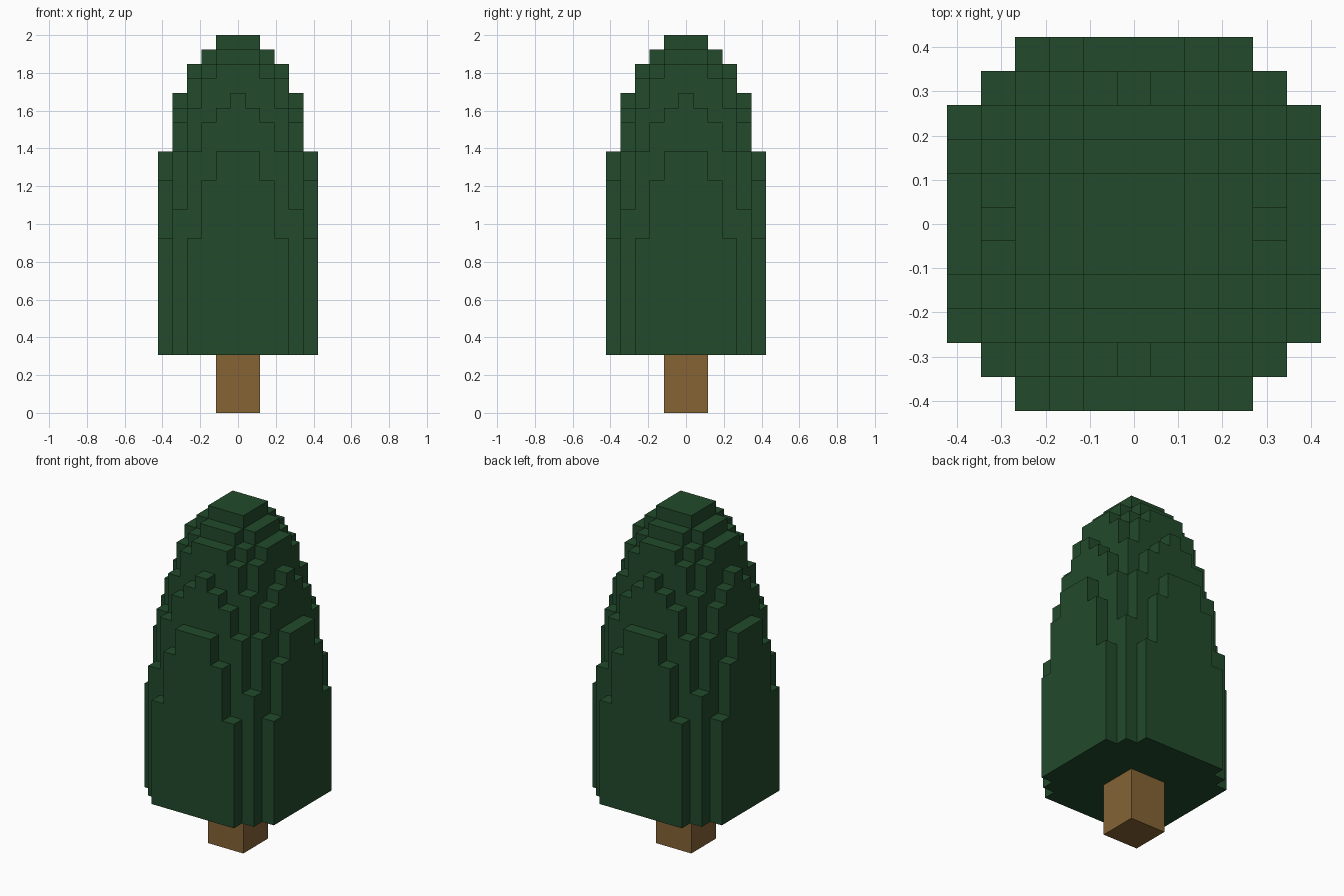
import bpy, bmesh

if "Cube" in bpy.data.objects:
    bpy.data.objects.remove(bpy.data.objects["Cube"])

V = 2 / 26          # size of one block
BASE = 4            # foliage starts four blocks up

# Foliage column height in blocks, by squared distance from the axis
STEPS = [(2, 26), (5, 25), (10, 24), (13, 23), (16, 22), (18, 21), (20, 20),
         (26, 18), (29, 16), (32, 14), (34, 12)]


def height(i, j):
    return next((h for r2, h in STEPS if i * i + j * j <= r2), BASE)


def material(name, rgb):
    m = bpy.data.materials.new(name)
    m.diffuse_color = (*rgb, 1)
    m.use_nodes = True
    m.node_tree.nodes["Principled BSDF"].inputs["Base Color"].default_value = m.diffuse_color
    return m


def add_object(name, bm, mat):
    bmesh.ops.remove_doubles(bm, verts=bm.verts, dist=1e-5)
    me = bpy.data.meshes.new(name)
    bm.to_mesh(me)
    bm.free()
    me.materials.append(mat)
    ob = bpy.data.objects.new(name, me)
    bpy.context.collection.objects.link(ob)


def quad(bm, pts):
    bm.faces.new([bm.verts.new((x * V, y * V, z * V)) for x, y, z in pts])


# Foliage: stepped dome of square columns, outer skin only
bm = bmesh.new()
for i in range(-5, 6):
    for j in range(-5, 6):
        h = height(i, j)
        if h == BASE:
            continue
        ring = [(i - .5, j - .5), (i + .5, j - .5), (i + .5, j + .5), (i - .5, j + .5)]
        quad(bm, [(x, y, h) for x, y in ring])
        quad(bm, [(x, y, BASE) for x, y in reversed(ring)])
        # walls down to each lower neighbour
        for k, (di, dj) in enumerate([(0, -1), (1, 0), (0, 1), (-1, 0)]):
            low = height(i + di, j + dj)
            if low < h:
                a, b = ring[k], ring[(k + 1) % 4]
                quad(bm, [(*a, low), (*b, low), (*b, h), (*a, h)])
add_object("foliage", bm, material("dark green", (0.016, 0.069, 0.025)))

# Trunk: square post under the foliage
bm = bmesh.new()
bmesh.ops.create_cube(bm, size=1)
for v in bm.verts:
    v.co = (v.co.x * 3 * V, v.co.y * 3 * V, (v.co.z + .5) * BASE * V)
add_object("trunk", bm, material("bark brown", (0.235, 0.127, 0.036)))
